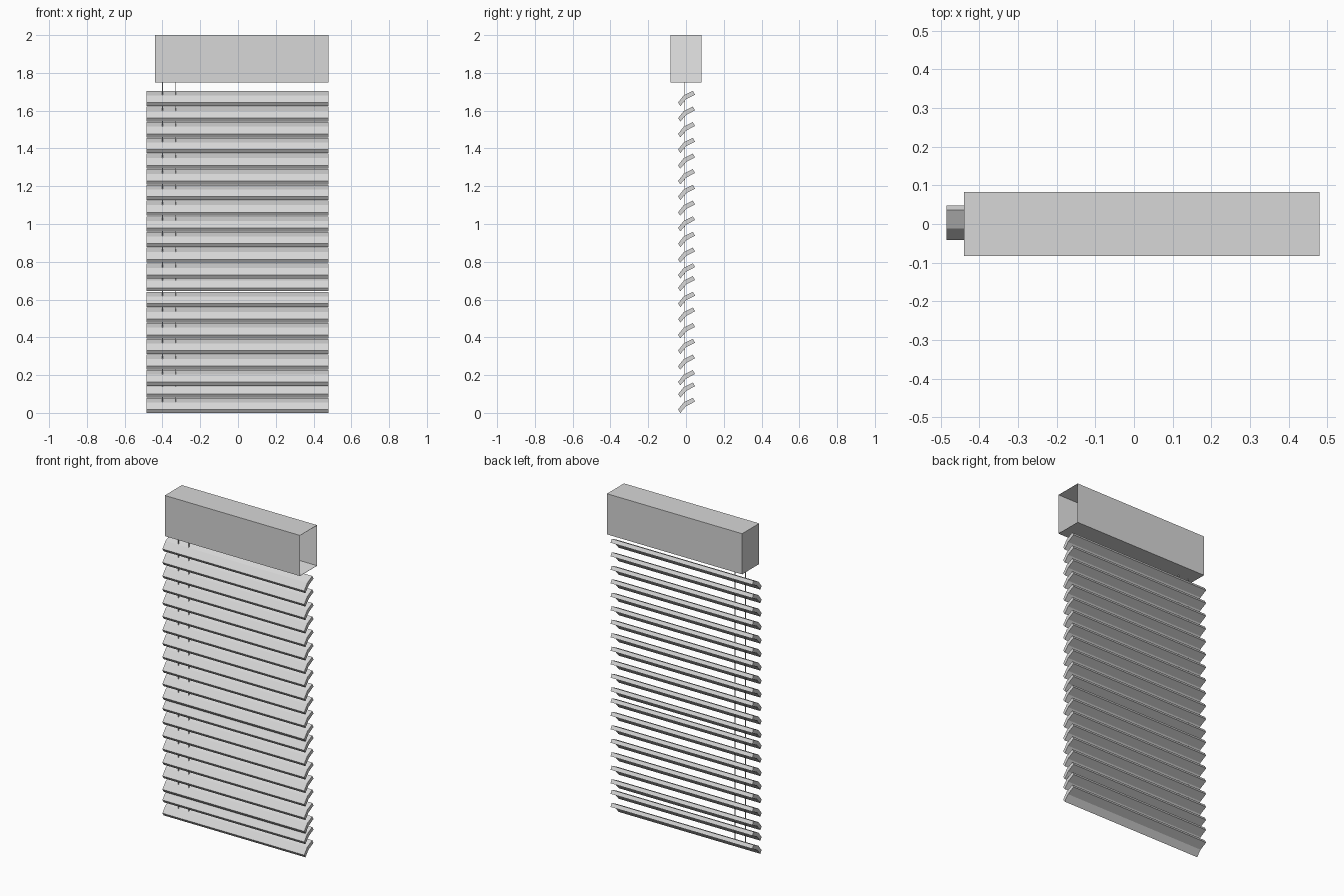
import bpy
import bmesh

cube = bpy.data.objects.get("Cube")
if cube:
    bpy.data.objects.remove(cube, do_unlink=True)


def material(name, value):
    mat = bpy.data.materials.new(name)
    mat.use_nodes = True
    colour = (value, value, value, 1)
    mat.diffuse_color = colour
    mat.node_tree.nodes["Principled BSDF"].inputs["Base Color"].default_value = colour
    return mat


grey = material("light grey", 0.68)
white = material("inner white", 0.95)


def finish(name, bm, *mats):
    bmesh.ops.recalc_face_normals(bm, faces=bm.faces)
    mesh = bpy.data.meshes.new(name)
    bm.to_mesh(mesh)
    bm.free()
    for mat in mats:
        mesh.materials.append(mat)
    obj = bpy.data.objects.new(name, mesh)
    bpy.context.collection.objects.link(obj)
    return obj


def box(low, high):
    bm = bmesh.new()
    bmesh.ops.create_cube(bm, size=1)
    for v in bm.verts:
        v.co = [high[i] if v.co[i] > 0 else low[i] for i in range(3)]
    return bm


# Head box: thin shell, open at the left end, pale inside
bm = box((-0.44, -0.083, 1.75), (0.48, 0.083, 2.0))
bmesh.ops.recalc_face_normals(bm, faces=bm.faces)
open_end = [f for f in bm.faces if f.normal.x > 0.9]
bmesh.ops.delete(bm, geom=open_end, context="FACES_ONLY")
head = finish("head_box", bm, grey, white)
shell = head.modifiers.new("shell", "SOLIDIFY")
shell.thickness = 0.002
shell.offset = -1
shell.material_offset = 1

# Slats: one folded cross-section, extruded sideways
PROFILE = [(-0.042, 0.018), (-0.012, 0.056), (0.036, 0.08),
           (0.048, 0.06), (0.0, 0.035), (-0.030, 0.0)]
bm = bmesh.new()
section = bm.faces.new([bm.verts.new((-0.485, y, z)) for y, z in PROFILE])
extruded = bmesh.ops.extrude_face_region(bm, geom=[section], use_keep_orig=True)
for v in extruded["geom"]:
    if isinstance(v, bmesh.types.BMVert):
        v.co.x = 0.48
first = finish("slat", bm, grey)

# Slat heights: three evenly spaced runs (top, count, spacing)
heights = [top - i * step
           for top, count, step in ((1.625, 12, 0.083), (0.644, 7, 0.083), (0.081, 2, 0.081))
           for i in range(count)]
first.location.z = heights[0]
for n, z in enumerate(heights[1:], 2):
    slat = bpy.data.objects.new(f"slat_{n}", first.data)
    slat.location.z = z
    bpy.context.collection.objects.link(slat)

# Pull cords
for name, x in (("outer_cord", -0.40), ("inner_cord", -0.33)):
    r = 0.002
    finish(name, box((x - r, -0.007 - r, 0.05), (x + r, -0.007 + r, 1.752)), grey)
